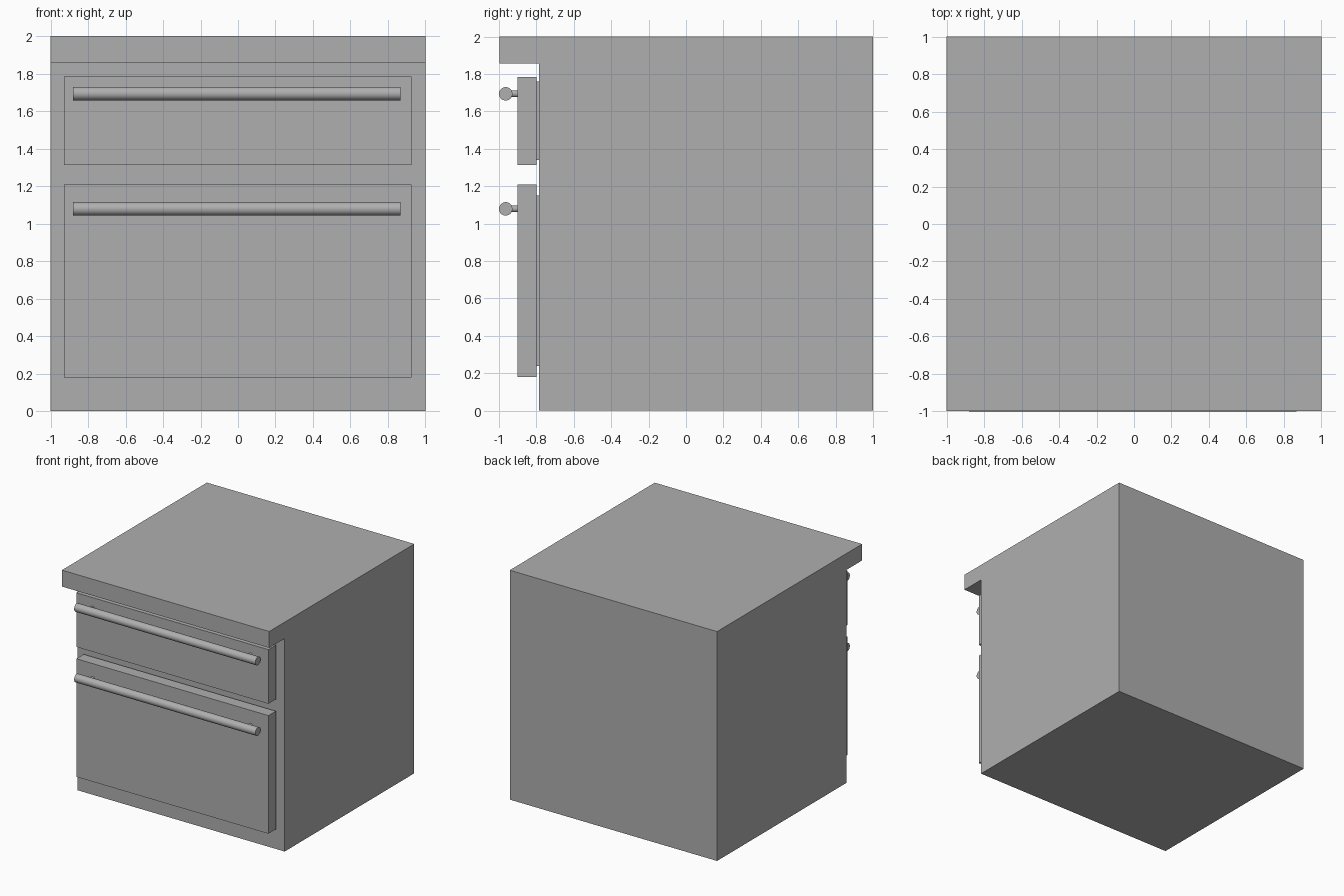
import bpy, bmesh, math

if "Cube" in bpy.data.objects:
    bpy.data.objects.remove(bpy.data.objects["Cube"])

# One darker grey finish shared by all parts
grey = bpy.data.materials.new("dark_grey")
grey.diffuse_color = (0.43, 0.43, 0.43, 1)
grey.use_nodes = True
grey.node_tree.nodes["Principled BSDF"].inputs["Base Color"].default_value = grey.diffuse_color


def box(name, x, y, z):
    """Box from (min, max) ranges on each axis."""
    bm = bmesh.new()
    bmesh.ops.create_cube(bm, size=1)
    for v in bm.verts:
        v.co = [r[0] + (c + 0.5) * (r[1] - r[0]) for c, r in zip(v.co, (x, y, z))]
    return add(name, bm)


def add(name, bm):
    bmesh.ops.recalc_face_normals(bm, faces=bm.faces)
    mesh = bpy.data.meshes.new(name)
    bm.to_mesh(mesh)
    bm.free()
    mesh.materials.append(grey)
    obj = bpy.data.objects.new(name, mesh)
    bpy.context.collection.objects.link(obj)
    return obj


def rod(name, radius, length, centre, rotation):
    bpy.ops.mesh.primitive_cylinder_add(vertices=32, radius=radius, depth=length,
                                        location=centre, rotation=rotation)
    obj = bpy.context.object
    obj.name = name
    obj.data.materials.append(grey)
    bpy.ops.object.shade_smooth_by_angle(angle=math.radians(40))


# Cabinet body with overhanging top: side profile (y, z) extruded across x
profile = [(-0.785, 0), (1, 0), (1, 2), (-0.998, 2), (-0.998, 1.857), (-0.785, 1.857)]
bm = bmesh.new()
side = bm.faces.new([bm.verts.new((-1, y, z)) for y, z in profile])
ext = bmesh.ops.extrude_face_region(bm, geom=[side], use_keep_orig=True)
bmesh.ops.translate(bm, vec=(2, 0, 0),
                    verts=[g for g in ext["geom"] if isinstance(g, bmesh.types.BMVert)])
add("cabinet_body", bm)

# Drawers: (name, front z range, inner box z range, handle height)
drawers = [("upper", (1.313, 1.785), (1.34, 1.76), 1.694),
           ("lower", (0.18, 1.21), (0.24, 1.15), 1.079)]
for name, front_z, box_z, handle_z in drawers:
    box(f"{name}_drawer_front", (-0.928, 0.925), (-0.902, -0.80), front_z)
    box(f"{name}_drawer_box", (-0.88, 0.875), (-0.80, -0.70), box_z)
    # Bar handle on two short posts
    rod(f"{name}_handle_bar", 0.036, 1.747, (-0.007, -0.964, handle_z), (0, math.pi / 2, 0))
    for label, x in (("left", -0.77), ("right", 0.754)):
        rod(f"{name}_handle_post_{label}", 0.018, 0.07, (x, -0.93, handle_z), (math.pi / 2, 0, 0))
